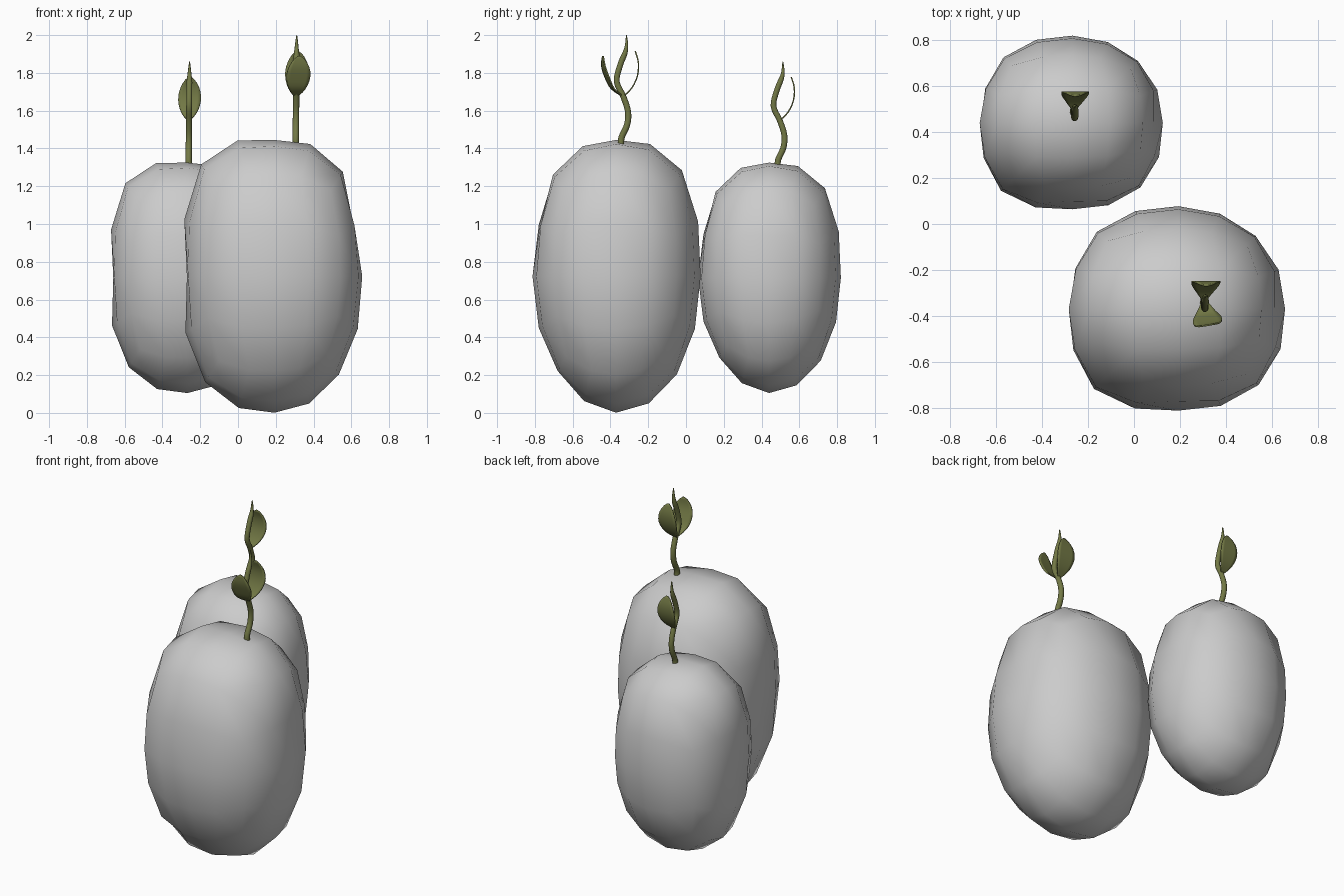
import bpy, bmesh, math
from mathutils import Vector

if "Cube" in bpy.data.objects:
    bpy.data.objects.remove(bpy.data.objects["Cube"])

green = bpy.data.materials.new("leaf_green")
green.diffuse_color = (0.17, 0.19, 0.06, 1)
green.use_nodes = True
green.node_tree.nodes["Principled BSDF"].inputs["Base Color"].default_value = green.diffuse_color

# Bulges toward the twelve edge directions of the boxy pebble, plus local dents
BULGES = [((1, 0, 1), .10), ((-1, 0, 1), .157), ((-1, 0, -1), .09), ((1, 0, -1), .02),
          ((1, 1, 0), .006), ((-1, 1, 0), .062), ((-1, -1, 0), .10), ((1, -1, 0), .046),
          ((0, 1, 1), .10), ((0, -1, 1), .066), ((0, -1, -1), -.02), ((0, 1, -1), .017)]
DENTS = [((.92, 0, .38), -.09), ((-.92, 0, .38), .02), ((-.92, 0, -.38), .04),
         ((0, -.92, .38), -.06), ((-1, 0, 0), -.03)]


def finish(bm, name, mat=None):
    me = bpy.data.meshes.new(name)
    bmesh.ops.recalc_face_normals(bm, faces=bm.faces)
    bm.to_mesh(me)
    bm.free()
    me.polygons.foreach_set("use_smooth", [True] * len(me.polygons))
    ob = bpy.data.objects.new(name, me)
    bpy.context.collection.objects.link(ob)
    if mat:
        me.materials.append(mat)
    return ob


# Rounded stone body: cube sphere with four segments per side
def pebble(name, centre, half):
    bm = bmesh.new()
    bmesh.ops.create_cube(bm, size=2)
    bmesh.ops.subdivide_edges(bm, edges=bm.edges[:], cuts=3, use_grid_fill=True)
    for v in bm.verts:
        d = Vector([math.tan(c * math.pi / 4) for c in v.co]).normalized()
        f = 1.0
        for s, e in BULGES:
            a = [max(0, d[i] * s[i]) for i in range(3) if s[i]]
            f += e * (2 * a[0] * a[1]) ** 2
        for s, e in DENTS:
            f += e * math.exp(-(d.angle(Vector(s)) / .3) ** 2)
        v.co = [centre[i] + half[i] * d[i] * f for i in range(3)]
    return finish(bm, name)


def sample(pts, t):
    s = t * (len(pts) - 1)
    i = min(int(s), len(pts) - 2)
    p = [Vector(pts[max(0, min(len(pts) - 1, i + k))]) for k in (-1, 0, 1, 2)]
    u = s - i
    return (p[1] * 2 + (p[2] - p[0]) * u + (p[0] * 2 - p[1] * 5 + p[2] * 4 - p[3]) * u * u
            + (p[1] * 3 - p[0] - p[2] * 3 + p[3]) * u ** 3) / 2


# Sprout profiles as (y, z) offsets from the foot of the stem
STEM = [(0, -.03), (0, .03), (.03, .10), (.035, .17), (.01, .25),
        (-.025, .33), (-.005, .42), (.025, .50), (.027, .575)]
BACK_LEAF = [(.01, .25), (.055, .295), (.085, .36), (.09, .43), (.073, .49)]
FRONT_LEAF = [(.01, .25), (-.045, .29), (-.075, .35), (-.095, .41), (-.098, .465)]


def leaf(name, path, origin, scale, shift, turn):
    bm = bmesh.new()
    rows, cols, grid = 12, 6, []
    for r in range(rows + 1):
        t = r / rows
        y, z = sample(path, t)
        w = .063 * max(.04, math.sin(math.pi * t ** 1.15)) ** .75
        row = []
        for c in range(cols + 1):
            u = 2 * c / cols - 1
            off = Vector((u * w + shift * math.sin(math.pi * t / 2),
                          y + u * w * turn, z))
            row.append(bm.verts.new(Vector(origin) + off * scale))
        grid.append(row)
    for a, b in zip(grid, grid[1:]):
        for c in range(cols):
            bm.faces.new((a[c], a[c + 1], b[c + 1], b[c]))
    ob = finish(bm, name, green)
    mod = ob.modifiers.new("thickness", 'SOLIDIFY')
    mod.thickness, mod.offset = .007, 0


def stem(name, origin, scale):
    n, sides, rings = 32, 10, []
    bm = bmesh.new()
    for k in range(n + 1):
        t = k / n
        p = sample(STEM, t)
        tan = (sample(STEM, min(1, t + .01)) - sample(STEM, max(0, t - .01))).normalized()
        r = .017 * min(1, (1 - t) / .2 + .12) * (1.05 - .15 * t)
        ring = []
        for s in range(sides):
            a = math.tau * s / sides
            side = r * math.sin(a)
            off = Vector((r * math.cos(a) + .006 * t, p.x + side * tan.y, p.y - side * tan.x))
            ring.append(bm.verts.new(Vector(origin) + off * scale))
        rings.append(ring)
    for a, b in zip(rings, rings[1:]):
        for s in range(sides):
            q = (s + 1) % sides
            bm.faces.new((a[s], a[q], b[q], b[s]))
    bm.faces.new(rings[0])
    bm.faces.new(rings[-1])
    finish(bm, name, green)


# Large front stone with a two-leaf sprout
pebble("large_stone", (.193, -.37, .723), (.4725, .4475, .722))
foot = (.305, -.342, 1.425)
stem("large_sprout_stem", foot, 1)
leaf("large_sprout_back_leaf", BACK_LEAF, foot, 1, .01, 0)
leaf("large_sprout_front_leaf", FRONT_LEAF, foot, 1, .02, .17)

# Small rear stone with a one-leaf sprout
pebble("small_stone", (-.268, .44, .715), (.40, .38, .61))
foot = (-.262, .487, 1.308)
stem("small_sprout_stem", foot, .96)
leaf("small_sprout_leaf", BACK_LEAF, foot, .96, .008, 0)
